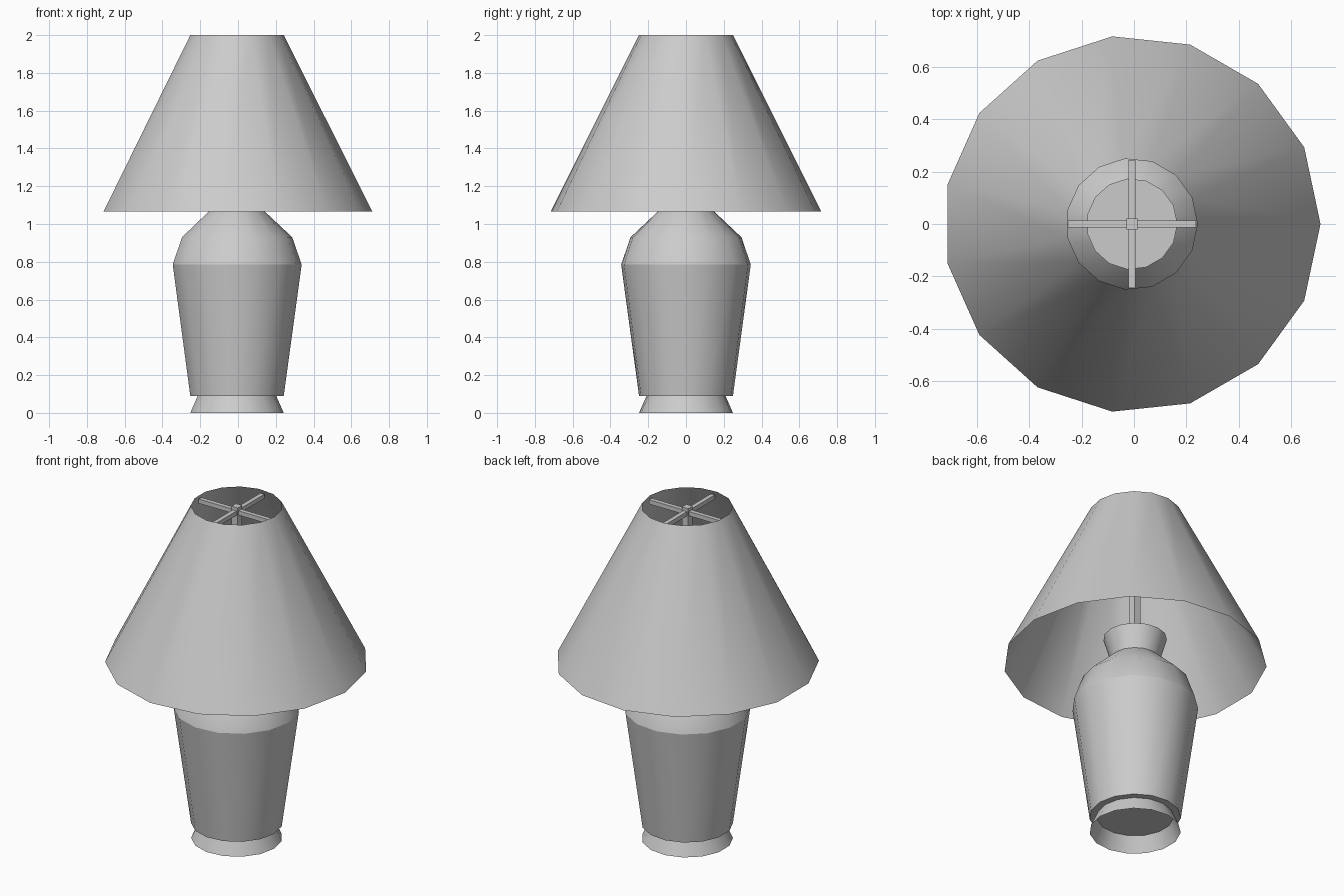
import bpy, bmesh, math

if "Cube" in bpy.data.objects:
    bpy.data.objects.remove(bpy.data.objects["Cube"])

CX = -0.008   # axis offset: 15-gon has a corner on +x
SIDES = 15


def lathe(name, profile, cap_bottom=False, cap_top=False):
    bm = bmesh.new()
    rings = [[bm.verts.new((CX + r * math.cos(2 * math.pi * i / SIDES),
                            r * math.sin(2 * math.pi * i / SIDES), z))
              for i in range(SIDES)] for r, z in profile]
    for low, high in zip(rings, rings[1:]):
        for i in range(SIDES):
            j = (i + 1) % SIDES
            bm.faces.new((low[i], low[j], high[j], high[i])).smooth = True
    if cap_bottom:
        bm.faces.new(rings[0][::-1])
    if cap_top:
        bm.faces.new(rings[-1])
    # Crisp cap borders
    for e in bm.edges:
        if any(not f.smooth for f in e.link_faces):
            e.smooth = False
    mesh = bpy.data.meshes.new(name)
    bm.to_mesh(mesh)
    bm.free()
    obj = bpy.data.objects.new(name, mesh)
    bpy.context.collection.objects.link(obj)
    return obj


def box(name, size, z):
    bpy.ops.mesh.primitive_cube_add(size=1, location=(CX, 0, z))
    obj = bpy.context.object
    obj.name = name
    obj.scale = size
    bpy.ops.object.transform_apply(location=False, rotation=False, scale=True)
    return obj


# Ceramic base: open foot, tapered body, rounded shoulder, flared neck
lathe("foot", [(0.25, 0.0), (0.21, 0.09)])
lathe("body", [(0.25, 0.09), (0.345, 0.785)], cap_bottom=True)
lathe("shoulder", [(0.345, 0.785), (0.295, 0.93), (0.135, 1.08)])
lathe("neck", [(0.135, 1.08), (0.174, 1.213)], cap_top=True)

# Open conical shade
lathe("shade", [(0.72, 1.065), (0.25, 2.0)])

# Central post and crossed shade supports
box("post", (0.042, 0.042, 0.787), 1.6065)
box("support_arm_x", (0.49, 0.026, 0.026), 1.967)
box("support_arm_y", (0.026, 0.49, 0.026), 1.967)
